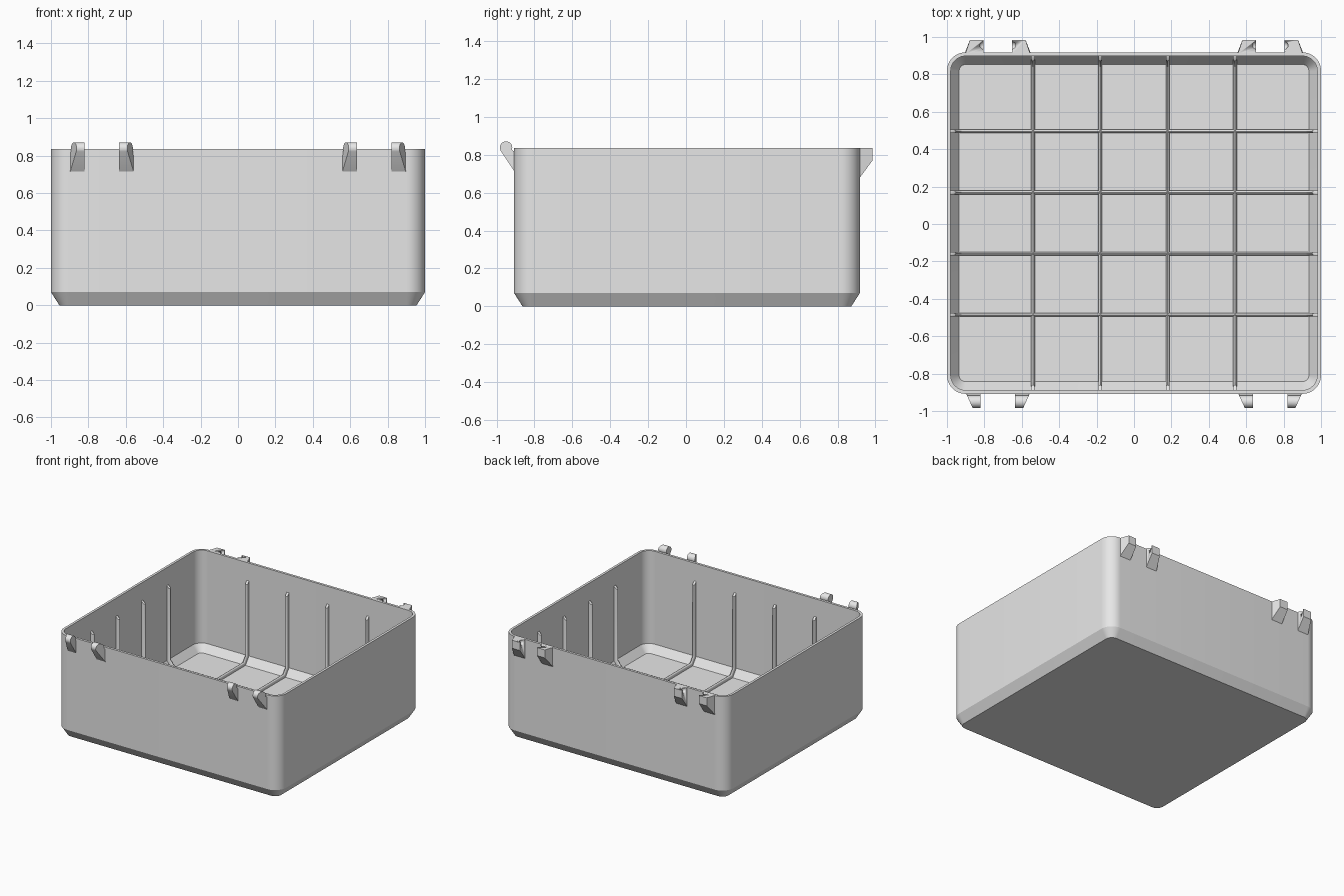
import bpy, bmesh, math
from mathutils import Vector

cube = bpy.data.objects.get("Cube")
if cube:
    bpy.data.objects.remove(cube)

HX, HY, CY = 1.0, 0.913, 0.005     # half sizes and centre of the box
TOP, WALL, CHAMFER = 0.835, 0.02, 0.045
FLOOR, BEND = 0.02, 0.08           # inside floor and top of inside chamfer

grey = bpy.data.materials.new("light_grey_plastic")
grey.use_nodes = True
grey.diffuse_color = (0.8, 0.8, 0.8, 1)
bsdf = grey.node_tree.nodes["Principled BSDF"]
bsdf.inputs["Base Color"].default_value = (0.8, 0.8, 0.8, 1)
bsdf.inputs["Roughness"].default_value = 0.6


def finish(bm, name, angle=25):
    bmesh.ops.recalc_face_normals(bm, faces=bm.faces)
    mesh = bpy.data.meshes.new(name)
    bm.to_mesh(mesh)
    bm.free()
    mesh.materials.append(grey)
    obj = bpy.data.objects.new(name, mesh)
    bpy.context.collection.objects.link(obj)
    bpy.ops.object.select_all(action="DESELECT")
    obj.select_set(True)
    bpy.context.view_layer.objects.active = obj
    bpy.ops.object.shade_smooth_by_angle(angle=math.radians(angle))
    return obj


def loft(bm, rings):
    """Skin a list of equal closed vertex rings and cap both ends."""
    n = len(rings[0])
    for a, b in zip(rings, rings[1:]):
        for i in range(n):
            j = (i + 1) % n
            bm.faces.new((a[i], a[j], b[j], b[i]))
    bm.faces.new(rings[0])
    bm.faces.new(rings[-1])


def rounded_ring(bm, inset, z, steps=12):
    r = 0.1 - inset
    ring = []
    for k, (sx, sy) in enumerate([(1, 1), (-1, 1), (-1, -1), (1, -1)]):
        for i in range(steps + 1):
            t = math.pi / 2 * (k + i / steps)
            ring.append(bm.verts.new((sx * (HX - 0.1) + r * math.cos(t),
                                      CY + sy * (HY - 0.1) + r * math.sin(t), z)))
    return ring


# Box: outside up, over the rim, and down the inside to the floor
bm = bmesh.new()
loft(bm, [rounded_ring(bm, inset, z) for inset, z in [
    (CHAMFER, 0), (0, 0.07), (0, TOP), (WALL, TOP),
    (WALL, BEND), (WALL + CHAMFER, FLOOR)]])
finish(bm, "box_body")


def rib(name, half, place):
    """Rounded rib running down one wall, over the floor and up the other."""
    a = half - WALL
    side = [(a, 0.69), (a, 0.67), (a, BEND), (a - CHAMFER, FLOOR)]
    path = [Vector(p) for p in side + [(-s, z) for s, z in reversed(side)]]
    normals = []
    for p, q in zip(path, path[1:]):
        d = (q - p).normalized()
        normals.append(Vector((d.y, -d.x)))
    section = [(-0.01, -0.01), (-0.01, 0.018), (-0.006, 0.025), (0, 0.028),
               (0.006, 0.025), (0.01, 0.018), (0.01, -0.01)]
    bm = bmesh.new()
    rings = []
    last = len(path) - 1
    for i, p in enumerate(path):
        n1, n2 = normals[max(i - 1, 0)], normals[min(i, last - 1)]
        mitre = (n1 + n2) / (1 + n1.dot(n2))
        tip = i in (0, last)
        ring = []
        for u, h in section:
            q = p + mitre * (min(h, 0) if tip else h)
            ring.append(bm.verts.new(place(u, q.x, q.y)))
        rings.append(ring)
    loft(bm, rings)
    finish(bm, name, 40)


# Ribs both ways across the inside
for i in range(4):
    x = (i - 1.5) * 0.36
    y = CY + (i - 1.5) * 0.327
    rib(f"lengthwise_rib_{i + 1}", HY, lambda u, s, z: (x + u, CY + s, z))
    rib(f"crosswise_rib_{i + 1}", HX, lambda u, s, z: (s, y + u, z))


def lug(name, profile, x0, side, root, tip, reach, wall_y, out):
    """Lug with one square side at x0 and one side that tapers outwards."""
    bm = bmesh.new()
    square, taper = [], []
    for d, z in profile:
        y = wall_y + out * d
        width = root + (tip - root) * max(d, 0) / reach
        square.append(bm.verts.new((x0, y, z)))
        taper.append(bm.verts.new((x0 + side * width, y, z)))
    loft(bm, [square, taper])
    return finish(bm, name)


# Front lugs have a round top, back lugs a flat top
front_profile = [(-0.01, 0.715), (0, 0.715)]
for i in range(15):
    t = math.radians(-30 + 230 * i / 14)
    front_profile.append((0.042 + 0.033 * math.cos(t), 0.838 + 0.033 * math.sin(t)))
front_profile.append((-0.01, 0.81))
back_profile = [(-0.01, 0.68), (0, 0.68), (0.067, 0.77), (0.067, TOP), (-0.01, TOP)]


def dimple(obj, x, y, z):
    """Cut a small round socket into a lug."""
    bm = bmesh.new()
    bmesh.ops.create_uvsphere(bm, u_segments=16, v_segments=10, radius=0.022)
    bmesh.ops.translate(bm, verts=bm.verts, vec=(x, y, z))
    cutter = finish(bm, "socket_cutter")
    cutter.hide_render = True
    mod = obj.modifiers.new("socket", "BOOLEAN")
    mod.operation, mod.object, mod.solver = "DIFFERENCE", cutter, "EXACT"
    bpy.context.view_layer.objects.active = obj
    bpy.ops.object.modifier_apply(modifier=mod.name)
    bpy.data.objects.remove(cutter)


for label, s in (("left", 1), ("right", -1)):
    lug(f"front_{label}_outer_lug", front_profile, s * 0.82, s, 0.077, 0.043, 0.075, CY - HY, -1)
    lug(f"front_{label}_inner_lug", front_profile, s * 0.635, -s, 0.077, 0.043, 0.075, CY - HY, -1)
    for part, x0, side in (("outer", 0.805, s), ("inner", 0.652, -s)):
        back = lug(f"back_{label}_{part}_lug", back_profile, s * x0, side,
                   0.098, 0.072, 0.067, CY + HY, 1)
        dimple(back, s * x0, CY + HY + 0.037, TOP - 0.01)
